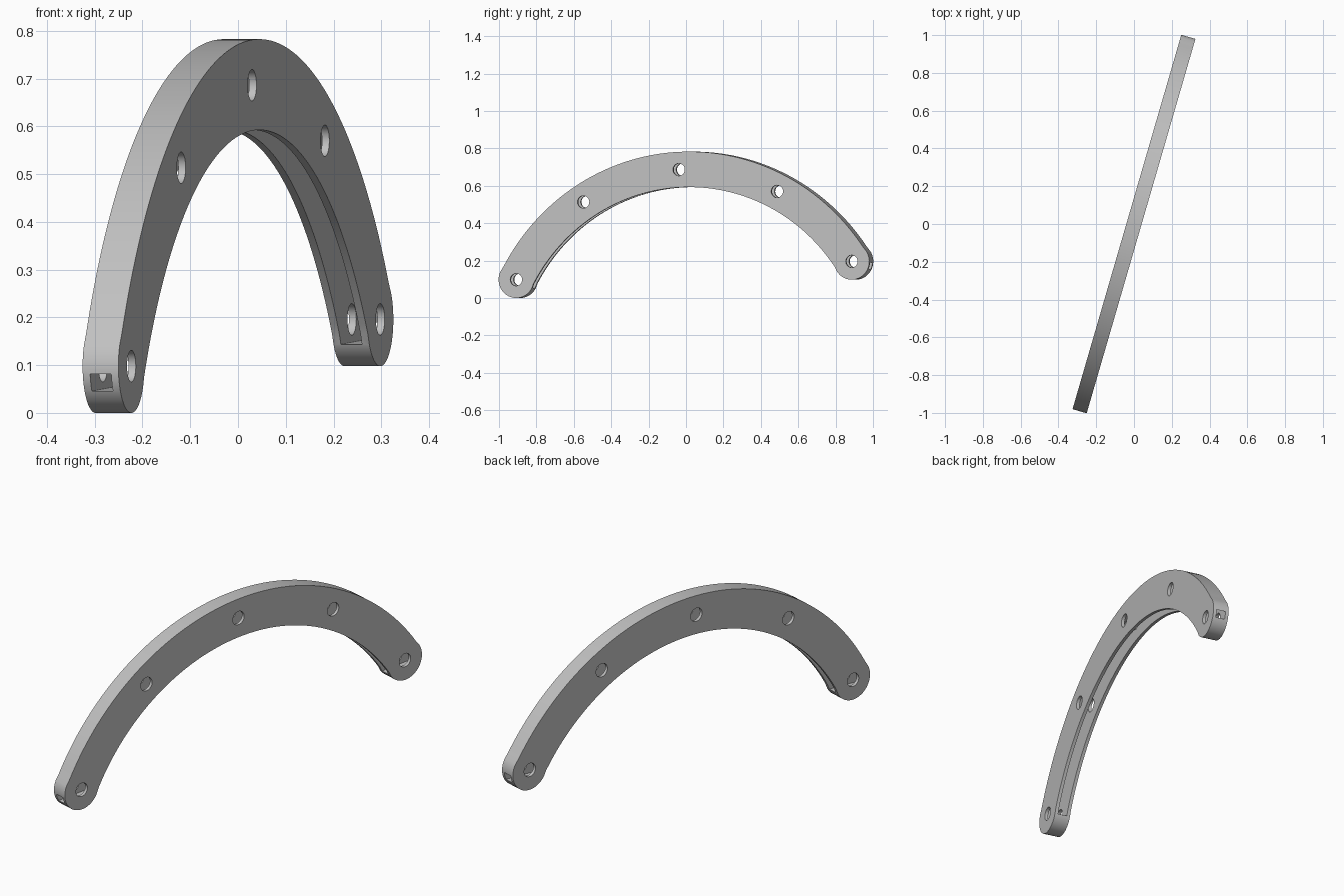
import bpy, bmesh
from math import sin, cos, asin, radians, pi
from mathutils import Matrix, Vector

if "Cube" in bpy.data.objects:
    bpy.data.objects.remove(bpy.data.objects["Cube"], do_unlink=True)

MID, HALF_WIDTH, CAP = 1.08, 0.095, 0.098    # arch centre radius, half width, end radius
HALF_THICK, HALF_SLOT = 0.039, 0.023         # plate and channel half thickness
SLOT_RADIUS, SLOT_BASE = 1.16, 0.492
HOLE = 0.033
TURN, TILT = radians(16.2), radians(3)
START, END = radians(30), radians(150)


def arc(radius, a, b, n, centre=(0, 0)):
    return [(centre[0] + radius * cos(a + (b - a) * i / n),
             centre[1] + radius * sin(a + (b - a) * i / n)) for i in range(n + 1)]


def on_arch(a):
    return (MID * cos(a), MID * sin(a))


def prism(name, outline, half):
    """Extrude a closed outline evenly to both sides of its plane."""
    bm = bmesh.new()
    face = bm.faces.new([bm.verts.new((x, y, -half)) for x, y in outline])
    out = bmesh.ops.extrude_face_region(bm, geom=[face])
    verts = [g for g in out["geom"] if isinstance(g, bmesh.types.BMVert)]
    bmesh.ops.translate(bm, verts=verts, vec=(0, 0, 2 * half))
    bmesh.ops.recalc_face_normals(bm, faces=bm.faces)
    mesh = bpy.data.meshes.new(name)
    bm.to_mesh(mesh)
    bm.free()
    obj = bpy.data.objects.new(name, mesh)
    bpy.context.collection.objects.link(obj)
    return obj


# Curved plate with rounded ends
outline = arc(MID + HALF_WIDTH, START, END, 80)[1:-1]
outline += arc(CAP, END, END + pi, 24, on_arch(END))
outline += arc(MID - HALF_WIDTH, END, START, 80)[1:-1]
outline += arc(CAP, START - pi, START, 24, on_arch(START))
arch = prism("curved_channel_bracket", outline, HALF_THICK)

# Inner channel open towards the hollow side, and five bolt holes
edge = asin(SLOT_BASE / SLOT_RADIUS)
cutters = [prism("channel_cutter", arc(SLOT_RADIUS, edge, pi - edge, 80), HALF_SLOT)]
for i in range(5):
    centre = on_arch(START + (END - START) * i / 4)
    cutters.append(prism("hole_cutter", arc(HOLE, 0, 2 * pi, 32, centre)[:-1], 0.1))

for cutter in cutters:
    cutter.hide_render = True
    mod = arch.modifiers.new("cut", "BOOLEAN")
    mod.operation, mod.solver, mod.object = "DIFFERENCE", "EXACT", cutter

# Bake the cuts and drop the cutters
deps = bpy.context.evaluated_depsgraph_get()
baked = bpy.data.meshes.new_from_object(arch.evaluated_get(deps))
arch.modifiers.clear()
arch.data = baked
for cutter in cutters:
    bpy.data.objects.remove(cutter, do_unlink=True)

# Stand the plate up, turned and slightly tilted
along = Vector((sin(TURN), cos(TURN), 0))
up = Vector((0, 0, 1))
frame = Matrix((along, up, along.cross(up))).transposed().to_4x4()
frame.translation = along * 0.028 + up * -0.388
baked.transform(frame @ Matrix.Rotation(TILT, 4, "Z"))
baked.transform(Matrix.Translation((0, 0, -min(v.co.z for v in baked.vertices))))

# Plain grey finish
grey = bpy.data.materials.new("light_grey")
grey.use_nodes = True
colour = (0.53, 0.53, 0.53, 1)
grey.diffuse_color = colour
grey.node_tree.nodes["Principled BSDF"].inputs["Base Color"].default_value = colour
baked.materials.clear()
baked.materials.append(grey)

bpy.ops.object.select_all(action="DESELECT")
arch.select_set(True)
bpy.context.view_layer.objects.active = arch
bpy.ops.object.shade_smooth_by_angle(angle=radians(30))
